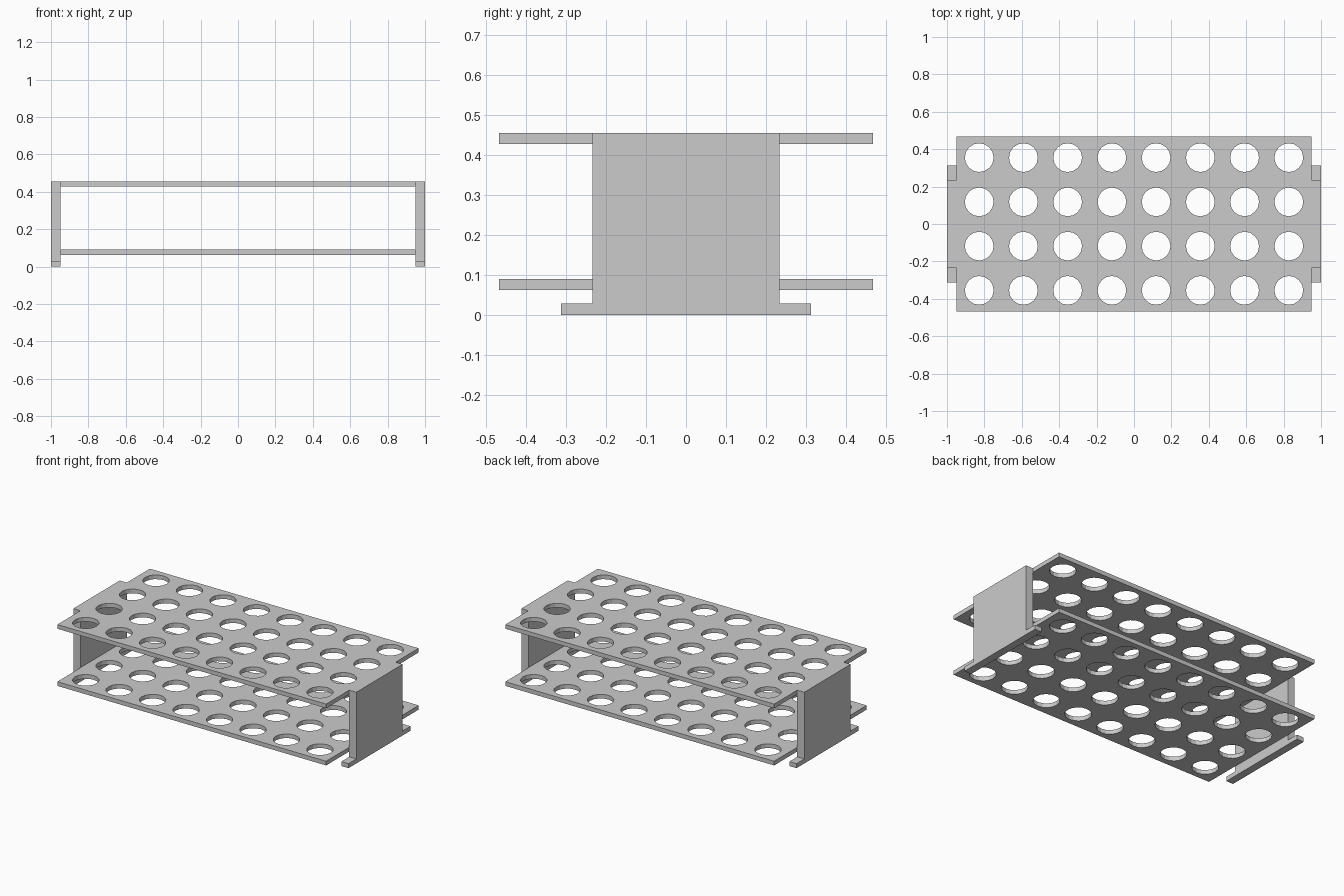
import bpy, bmesh
from math import cos, sin, pi
from mathutils import Matrix

if "Cube" in bpy.data.objects:
    bpy.data.objects.remove(bpy.data.objects["Cube"])


def slab(name, loops, thickness, matrix):
    """Extrude flat outlines (inner loops become holes) into a mesh object."""
    curve = bpy.data.curves.new(name + "_outline", 'CURVE')
    curve.dimensions = '2D'
    curve.fill_mode = 'BOTH'
    curve.extrude = thickness / 2
    for loop in loops:
        spline = curve.splines.new('POLY')
        spline.points.add(len(loop) - 1)
        for point, (x, y) in zip(spline.points, loop):
            point.co = (x, y, 0, 1)
        spline.use_cyclic_u = True
    helper = bpy.data.objects.new(name + "_outline", curve)
    bpy.context.collection.objects.link(helper)
    bpy.context.view_layer.update()
    mesh = bpy.data.meshes.new_from_object(
        helper.evaluated_get(bpy.context.evaluated_depsgraph_get()))
    bpy.data.objects.remove(helper)

    bm = bmesh.new()
    bm.from_mesh(mesh)
    bmesh.ops.remove_doubles(bm, verts=bm.verts, dist=1e-5)
    bmesh.ops.transform(bm, matrix=matrix, verts=bm.verts)
    bmesh.ops.recalc_face_normals(bm, faces=bm.faces)
    for face in bm.faces:
        face.smooth = False
    bm.to_mesh(mesh)
    bm.free()
    mesh.name = name
    obj = bpy.data.objects.new(name, mesh)
    bpy.context.collection.objects.link(obj)


def circle(cx, cy, radius, sides=16):
    return [(cx + radius * cos(2 * pi * i / sides),
             cy + radius * sin(2 * pi * i / sides)) for i in range(sides)]


# Perforated shelves: 8 x 4 grid of tube holes
PITCH = 0.2365
plate = [(-0.95, -0.467), (0.95, -0.467), (0.95, 0.467), (-0.95, 0.467)]
holes = [circle((i - 3.5) * PITCH, (j - 1.5) * PITCH, 0.077)
         for i in range(8) for j in range(4)]
for name, z in (("top_shelf", 0.4415), ("bottom_shelf", 0.0765)):
    slab(name, [plate] + holes, 0.027, Matrix.Translation((0, 0, z)))

# End panels: inverted-T profile with flared feet, profile lies in the YZ plane
half = [(0.313, 0), (0.313, 0.029), (0.234, 0.029), (0.234, 0.455)]
profile = half + [(-y, z) for y, z in reversed(half)]
to_yz = Matrix(((0, 0, 1, 0), (1, 0, 0, 0), (0, 1, 0, 0), (0, 0, 0, 1)))
for name, side in (("left_end_panel", -1), ("right_end_panel", 1)):
    slab(name, [profile], 0.05, Matrix.Translation((side * 0.975, 0, 0)) @ to_yz)
